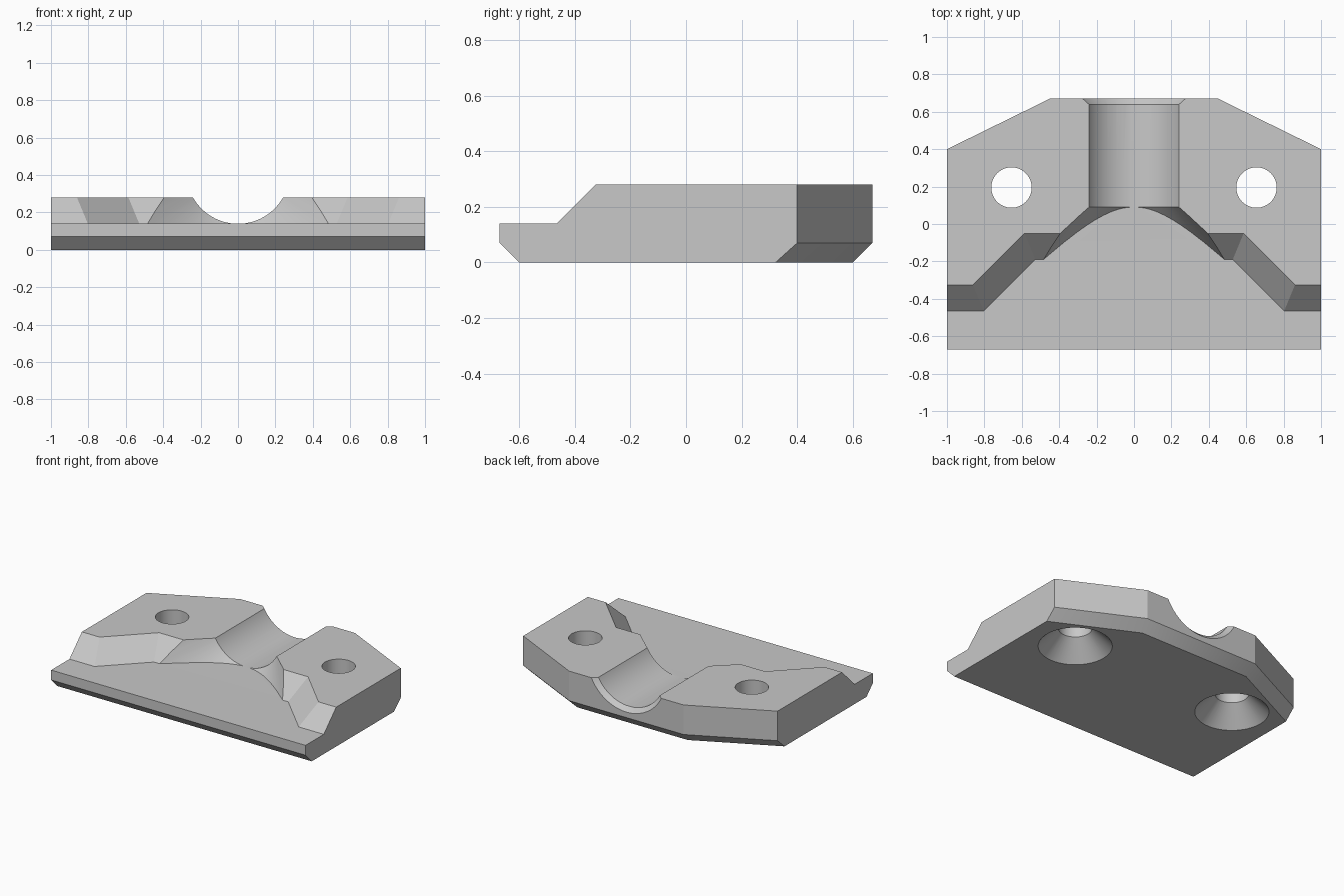
import bpy, bmesh, math
from mathutils import Vector

cube = bpy.data.objects.get("Cube")
if cube:
    bpy.data.objects.remove(cube)

grey = bpy.data.materials.new("plain grey")
grey.use_nodes = True
colour = (0.58, 0.58, 0.58, 1)
grey.diffuse_color = colour
grey.node_tree.nodes["Principled BSDF"].inputs["Base Color"].default_value = colour

HEIGHT, FLOOR, BEVEL = 0.28, 0.14, 0.07
AXIS_Z, GROOVE_R = 0.416, 0.277


def loft(name, rings, clip_z=None):
    """Closed solid through rings of equal length, optionally cut off below clip_z."""
    bm = bmesh.new()
    loops = [[bm.verts.new(p) for p in ring] for ring in rings]
    n = len(loops[0])
    for a, b in zip(loops, loops[1:]):
        for i in range(n):
            j = (i + 1) % n
            bm.faces.new((a[i], a[j], b[j], b[i]))
    bm.faces.new(loops[0])
    bm.faces.new(loops[-1])
    if clip_z is not None:
        geom = bm.verts[:] + bm.edges[:] + bm.faces[:]
        cut = bmesh.ops.bisect_plane(bm, geom=geom, plane_co=(0, 0, clip_z),
                                     plane_no=(0, 0, 1), clear_inner=True)
        edges = [e for e in cut["geom_cut"] if isinstance(e, bmesh.types.BMEdge)]
        bmesh.ops.contextual_create(bm, geom=edges)
    bmesh.ops.recalc_face_normals(bm, faces=bm.faces)
    mesh = bpy.data.meshes.new(name)
    bm.to_mesh(mesh)
    bm.free()
    obj = bpy.data.objects.new(name, mesh)
    bpy.context.collection.objects.link(obj)
    return obj


def circle(centre, radius, along_y, n=64):
    pts = []
    for i in range(n):
        t = math.tau * (i + 0.5) / n
        u, v = radius * math.cos(t), radius * math.sin(t)
        pts.append(Vector(centre) + Vector((u, 0, v) if along_y else (u, v, 0)))
    return pts


def mirrored(half, z):
    """Outline from its right half, listed front to back."""
    pts = half + [(-x, y) for x, y in reversed(half)]
    return [(x, y, z) for x, y in pts]


def step_ring(z):
    """Outline of the open area in front of the sloped step at height z."""
    d = z - FLOOR
    s = d * math.tan(math.pi / 8)
    return mirrored([(1.2, -1), (1.2, -0.465 + d), (0.803 + s, -0.465 + d),
                     (0.528 + s, -0.19 + d)], z)


# Main plate with its lower front and rear edges bevelled
outer = [(1, -0.67), (1, 0.4), (0.45, 0.67)]
lower = [(1, -0.60), (1, 0.322), (0.434, 0.60)]
plate = loft("clamp_plate", [mirrored(lower, 0), mirrored(outer, BEVEL),
                             mirrored(outer, HEIGHT)])
plate.data.materials.append(grey)

# Sloped front step
cutters = [loft("step_cutter", [step_ring(FLOOR), step_ring(0.4)])]

# Round groove flaring toward the front, stopped at the floor
groove = [(-0.26, GROOVE_R + 0.35), (0.09, GROOVE_R), (0.8, GROOVE_R)]
cutters.append(loft("groove_cutter",
                    [circle((0, y, AXIS_Z), r, True) for y, r in groove], FLOOR))

# Bevel around the rear mouth of the groove
mouth = [(0.6, 0.237), (0.75, 0.387)]
cutters.append(loft("mouth_cutter",
                    [circle((0, y, AXIS_Z), r, True) for y, r in mouth]))

# Screw holes, countersunk from below
hole = [(-0.02, 0.258), (0.13, 0.108), (0.4, 0.108)]
for side, x in (("left", 0.655), ("right", -0.655)):
    cutters.append(loft(side + "_hole_cutter",
                        [circle((x, 0.195, z), r, False) for z, r in hole]))

for cutter in cutters:
    mod = plate.modifiers.new(cutter.name, "BOOLEAN")
    mod.operation = "DIFFERENCE"
    mod.solver = "EXACT"
    mod.object = cutter
    cutter.hide_render = True

bpy.ops.object.select_all(action="DESELECT")
bpy.context.view_layer.objects.active = plate
plate.select_set(True)
for cutter in cutters:
    bpy.ops.object.modifier_apply(modifier=cutter.name)
for cutter in cutters:
    bpy.data.objects.remove(cutter)
bpy.ops.object.shade_smooth_by_angle(angle=math.radians(25))
